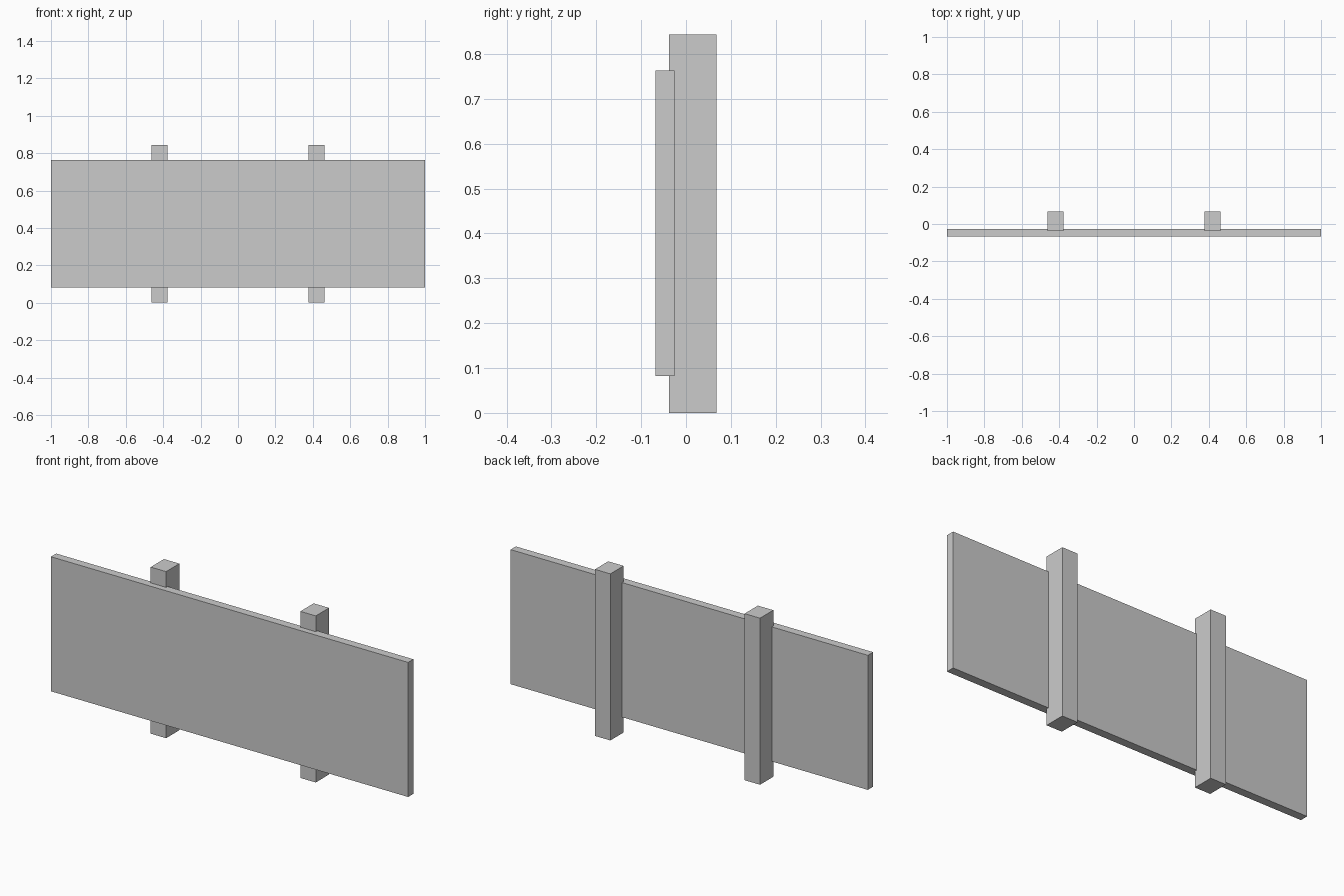
import bpy

if "Cube" in bpy.data.objects:
    bpy.data.objects.remove(bpy.data.objects["Cube"])


def box(name, lo, hi):
    """Axis-aligned box between two corners."""
    centre = [(a + b) / 2 for a, b in zip(lo, hi)]
    bpy.ops.mesh.primitive_cube_add(size=1, location=centre)
    obj = bpy.context.object
    obj.name = name
    obj.scale = [b - a for a, b in zip(lo, hi)]
    bpy.ops.object.transform_apply(location=False, rotation=False, scale=True)
    return obj


# Wide flat board at the front
box("sign_board", (-1, -0.068, 0.082), (1, -0.026, 0.763))

# Two square posts, slightly let into the back of the board
for side, x in (("left", -0.419), ("right", 0.419)):
    box(side + "_post", (x - 0.043, -0.038, 0), (x + 0.043, 0.068, 0.843))
